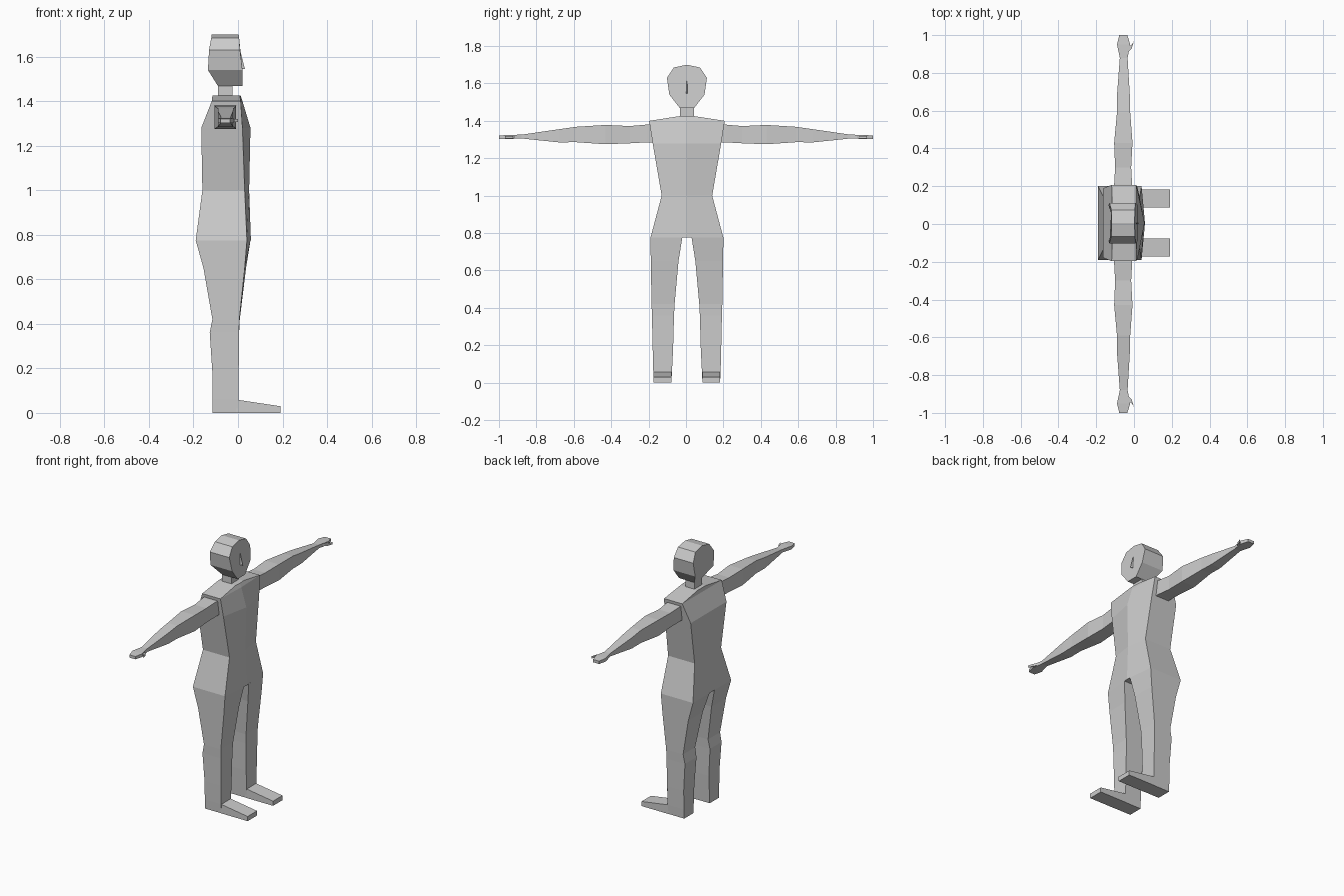
import bpy, bmesh

CY = 0.005  # body centre line


def loft(name, rings):
    """Skin a list of equal-length point rings and cap both ends."""
    bm = bmesh.new()
    vs = [[bm.verts.new(p) for p in r] for r in rings]
    n = len(rings[0])
    for a, b in zip(vs, vs[1:]):
        for i in range(n):
            j = (i + 1) % n
            bm.faces.new((a[i], a[j], b[j], b[i]))
    bm.faces.new(vs[0])
    bm.faces.new(vs[-1])
    bmesh.ops.recalc_face_normals(bm, faces=bm.faces)
    me = bpy.data.meshes.new(name)
    bm.to_mesh(me)
    bm.free()
    ob = bpy.data.objects.new(name, me)
    bpy.context.collection.objects.link(ob)
    return ob


# torso: z, half width, back x, side front x, centre ridge x
torso = [(0.775, 0.195, -0.19, 0.04, 0.058), (1.0, 0.135, -0.16, 0.03, 0.05),
         (1.28, 0.183, -0.165, 0.02, 0.056), (1.40, 0.202, -0.118, 0.012, 0.02),
         (1.425, 0.04, -0.115, 0.008, 0.012)]
loft("torso", [[(xb, CY - w, z), (xs, CY - w, z), (xr, CY, z),
                (xs, CY + w, z), (xb, CY + w, z)] for z, w, xb, xs, xr in torso])

# neck
loft("neck", [[(x, CY + y, z) for x, y in
               ((-0.09, -0.038), (-0.025, -0.038), (-0.025, 0.038), (-0.09, 0.038))]
              for z in (1.41, 1.48)])

# head: outline across y, with back and front depth per height
half = [(0.07, 1.685, -0.12, 0.005), (0.107, 1.63, -0.13, 0.009),
        (0.094, 1.54, -0.135, 0.02), (0.038, 1.468, -0.09, 0.02)]
outline = [(0, 1.70, -0.12, 0.003)] + half + [(-y, z, b, f) for y, z, b, f in reversed(half)]
loft("head", [[(b, CY + y, z) for y, z, b, f in outline],
              [(f, CY + y, z) for y, z, b, f in outline]])

# nose
loft("nose", [[(0.0, CY - 0.008, 1.545), (0.031, CY, 1.545), (0.0, CY + 0.008, 1.545)],
              [(0.0, CY - 0.003, 1.62), (0.012, CY, 1.62), (0.0, CY + 0.003, 1.62)]])

# leg: z, inner y, outer y, back x, inner front x, outer front x
leg = [(0.775, 0.025, 0.195, -0.19, 0.056, 0.04), (0.65, 0.045, 0.193, -0.155, 0.036, 0.03),
       (0.42, 0.066, 0.189, -0.115, 0.008, 0.006), (0.36, 0.069, 0.187, -0.127, 0.005, 0.005),
       (0.18, 0.074, 0.183, -0.115, 0.003, 0.003), (0.06, 0.08, 0.18, -0.115, 0.002, 0.002),
       (0.0, 0.083, 0.177, -0.115, 0.0, 0.0)]
# arm: y, bottom z, top z, x min, x max
arm = [(0.14, 1.285, 1.38, -0.105, -0.01), (0.21, 1.285, 1.38, -0.105, -0.01),
       (0.30, 1.28, 1.372, -0.1, -0.015), (0.43, 1.275, 1.378, -0.105, -0.008),
       (0.59, 1.286, 1.368, -0.09, -0.02), (0.68, 1.285, 1.355, -0.09, -0.022),
       (0.88, 1.306, 1.326, -0.075, -0.034), (0.95, 1.303, 1.325, -0.09, -0.02),
       (1.0, 1.303, 1.321, -0.078, -0.035)]

for s, side in ((-1, "right"), (1, "left")):
    loft(side + "_leg", [[(xb, CY + s * i, z), (fi, CY + s * i, z),
                          (fo, CY + s * o, z), (xb, CY + s * o, z)]
                         for z, i, o, xb, fi, fo in leg])
    # foot wedge
    loft(side + "_foot", [[(x, CY + s * 0.082, 0), (x, CY + s * 0.178, 0),
                           (x, CY + s * 0.178, h), (x, CY + s * 0.082, h)]
                          for x, h in ((-0.01, 0.06), (0.19, 0.03))])
    # arm with flat hand
    loft(side + "_arm", [[(x0, s * y, z0), (x1, s * y, z0), (x1, s * y, z1), (x0, s * y, z1)]
                         for y, z0, z1, x0, x1 in arm])
    # thumb
    loft(side + "_thumb", [[(x, s * y, z) for x, y in
                            ((-0.04, 0.90), (-0.012, 0.93), (0.0, 0.968), (-0.015, 0.945), (-0.035, 0.945))]
                           for z in (1.306, 1.32)])
